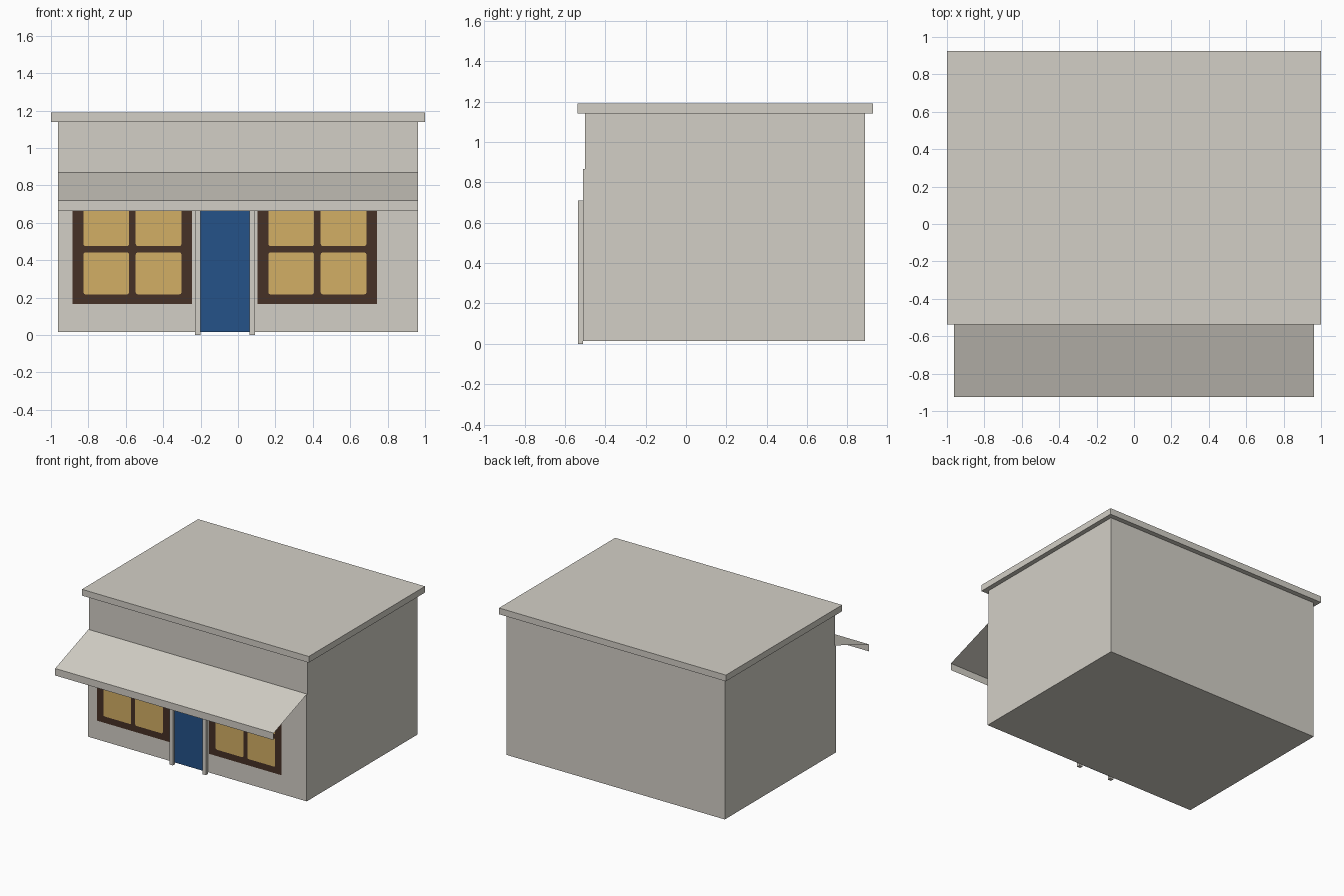
import bpy, bmesh, math

if "Cube" in bpy.data.objects:
    bpy.data.objects.remove(bpy.data.objects["Cube"])


def mat(name, rgb):
    m = bpy.data.materials.new(name)
    m.diffuse_color = (*rgb, 1)
    m.use_nodes = True
    m.node_tree.nodes["Principled BSDF"].inputs["Base Color"].default_value = m.diffuse_color
    return m


STONE = mat("warm grey plaster", (0.65, 0.625, 0.565))
WOOD = mat("dark brown wood", (0.061, 0.031, 0.019))
GLASS = mat("amber glass", (0.65, 0.43, 0.13))
BLUE = mat("blue paint", (0.018, 0.084, 0.25))


def finish(bm, name, material):
    me = bpy.data.meshes.new(name)
    bm.to_mesh(me)
    bm.free()
    me.materials.append(material)
    ob = bpy.data.objects.new(name, me)
    bpy.context.collection.objects.link(ob)
    return ob


def prism(name, points, depth, material):
    """Closed solid: a 3D outline extruded along the vector depth."""
    bm = bmesh.new()
    f = bm.faces.new([bm.verts.new(p) for p in points])
    new = bmesh.ops.extrude_face_region(bm, geom=[f], use_keep_orig=True)["geom"]
    bmesh.ops.translate(bm, vec=depth, verts=[v for v in new if isinstance(v, bmesh.types.BMVert)])
    bmesh.ops.recalc_face_normals(bm, faces=bm.faces)
    return finish(bm, name, material)


def plate(name, x0, x1, z0, z1, y, material, r=0.0):
    """Flat panel facing -y, with optional rounded corners."""
    pts = []
    corners = [(x1 - r, z1 - r, 0), (x0 + r, z1 - r, 90), (x0 + r, z0 + r, 180), (x1 - r, z0 + r, 270)]
    for cx, cz, a0 in corners:
        for a in ((0, 45, 90) if r else (0,)):
            t = math.radians(a0 + a)
            pts.append((cx + r * math.cos(t), y, cz + r * math.sin(t)))
    bm = bmesh.new()
    f = bm.faces.new([bm.verts.new(p) for p in pts])
    f.normal_update()
    if f.normal.y > 0:
        f.normal_flip()
    return finish(bm, name, material)


HW = 0.963      # half width of the walls
WALL = -0.51    # shopfront surface

# Walls: side profile with a small step above the shopfront
body = [(WALL, 0.015), (0.887, 0.015), (0.887, 1.14), (-0.50, 1.14), (-0.50, 0.865), (WALL, 0.865)]
prism("walls", [(-HW, y, z) for y, z in body], (2 * HW, 0, 0), STONE)

# Flat roof slab
prism("roof_slab", [(-1, -0.537, 1.14), (1, -0.537, 1.14), (1, 0.926, 1.14), (-1, 0.926, 1.14)],
      (0, 0, 0.05), STONE)

# Awning: thin sloped sheet with a hanging front edge
bm = bmesh.new()
rows = [[bm.verts.new((x, y, z)) for x in (-HW, HW)]
        for y, z in ((WALL, 0.868), (-0.926, 0.718), (-0.926, 0.662))]
for a, b in zip(rows, rows[1:]):
    bm.faces.new((a[0], b[0], b[1], a[1]))
finish(bm, "awning", STONE)

# Door and its surround
plate("door", -0.20, 0.062, 0.015, 0.682, WALL - 0.002, BLUE)
surround = [(-0.23, 0), (-0.20, 0), (-0.20, 0.68), (0.062, 0.68), (0.062, 0), (0.091, 0),
            (0.091, 0.71), (-0.23, 0.71)]
prism("door_surround", [(x, -0.535, z) for x, z in surround], (0, 0.026, 0), STONE)

# Windows: dark frame with four rounded panes each
for side, x0 in (("left", -0.885), ("right", 0.104)):
    plate(side + "_window_frame", x0, x0 + 0.64, 0.165, 0.757, WALL - 0.002, WOOD)
    for i, px in enumerate((x0 + 0.058, x0 + 0.338)):
        for j, pz in enumerate((0.217, 0.475)):
            plate(f"{side}_pane_{i}_{j}", px, px + 0.245, pz, pz + 0.225, WALL - 0.004, GLASS, 0.012)
